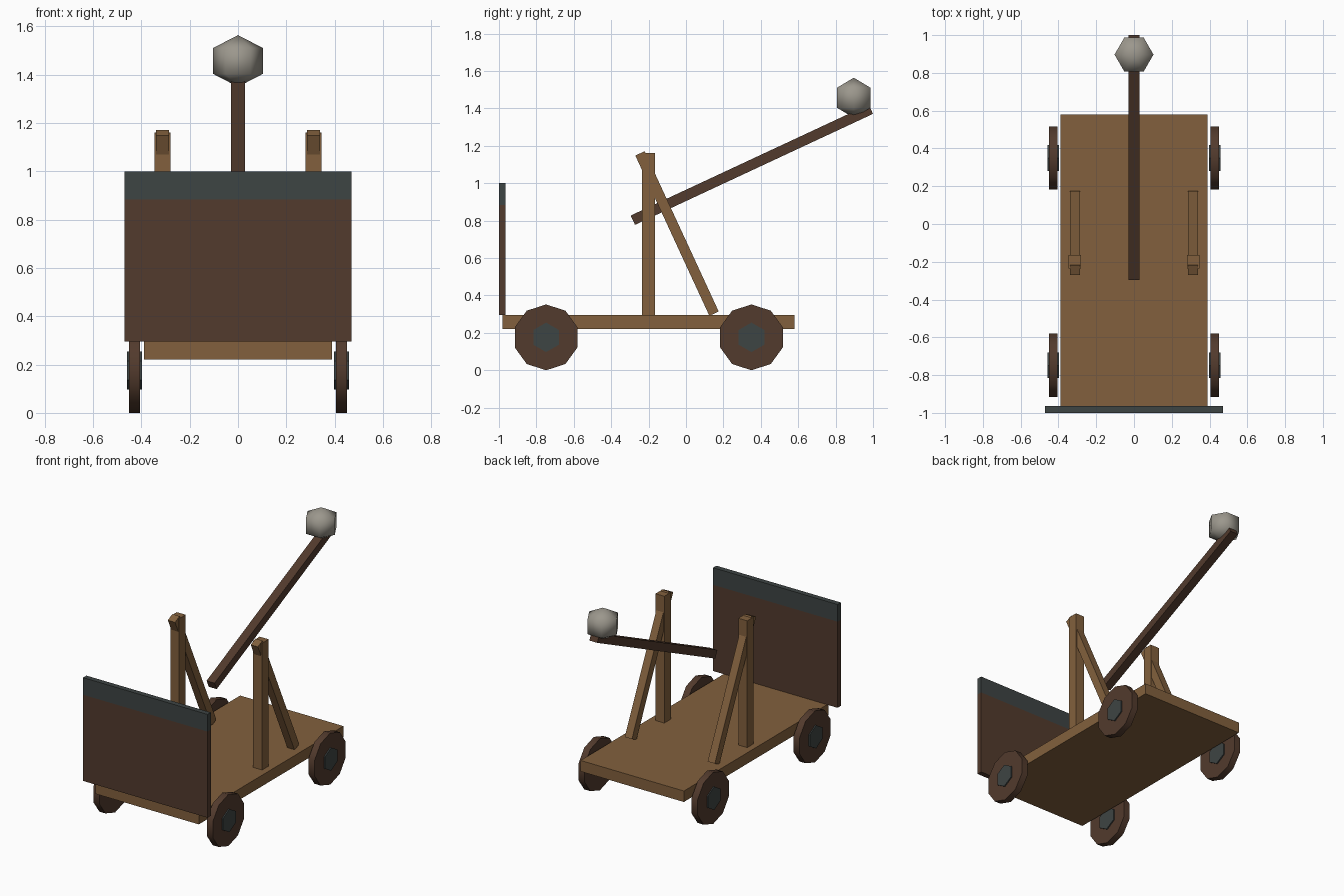
import bpy
from math import pi, radians

cube = bpy.data.objects.get("Cube")
if cube:
    bpy.data.objects.remove(cube, do_unlink=True)


def make_material(name, rgb):
    mat = bpy.data.materials.new(name)
    mat.use_nodes = True
    mat.diffuse_color = (*rgb, 1)
    mat.node_tree.nodes["Principled BSDF"].inputs["Base Color"].default_value = (*rgb, 1)
    return mat


tan_wood = make_material("tan wood", (0.225, 0.118, 0.047))
dark_wood = make_material("dark wood", (0.085, 0.043, 0.026))
iron = make_material("dark iron", (0.048, 0.058, 0.057))
stone = make_material("grey stone", (0.33, 0.31, 0.265))


def finish(name, mat):
    obj = bpy.context.object
    obj.name = name
    obj.data.name = name
    obj.data.materials.append(mat)
    return obj


def beam(name, center, size, mat, tilt=0):
    """Box of the given size, tilted about the x axis in degrees."""
    bpy.ops.mesh.primitive_cube_add(size=1, location=center, rotation=(radians(tilt), 0, 0))
    obj = finish(name, mat)
    obj.scale = size
    return obj


def disc(name, center, radius, width, sides, mat):
    """Cylinder lying along x with a corner pointing up."""
    bpy.ops.mesh.primitive_cylinder_add(vertices=sides, radius=radius, depth=width,
                                        location=center, rotation=(pi / 2, 0, pi / 2))
    finish(name, mat)
    bpy.ops.object.shade_smooth_by_angle(angle=radians(40))


# Deck and front shield with its iron band
beam("deck", (0, -0.2, 0.258), (0.78, 1.56, 0.075), tan_wood)
beam("shield", (0, -0.982, 0.589), (0.94, 0.036, 0.588), dark_wood)
beam("shield_band", (0, -0.982, 0.9415), (0.94, 0.036, 0.117), iron)

# Wheels, hubs, posts and braces on both sides
for side, sx in (("left", 1), ("right", -1)):
    for end, y in (("front", -0.748), ("back", 0.35)):
        disc(f"{end}_{side}_wheel", (sx * 0.428, y, 0.176), 0.176, 0.046, 10, dark_wood)
        disc(f"{end}_{side}_hub", (sx * 0.428, y, 0.176), 0.079, 0.062, 6, iron)
    beam(f"{side}_post", (sx * 0.313, -0.2, 0.728), (0.067, 0.07, 0.866), tan_wood)
    beam(f"{side}_brace", (sx * 0.313, -0.048, 0.731), (0.054, 0.055, 0.944), tan_wood, 24.8)

# Throwing arm and its stone
beam("throwing_arm", (0, 0.352, 1.099), (0.06, 1.404, 0.055), dark_wood, 25)
bpy.ops.mesh.primitive_uv_sphere_add(segments=6, ring_count=3, radius=1,
                                     location=(0, 0.897, 1.457), rotation=(0, 0, pi / 2))
ball = finish("stone_ball", stone)
ball.scale = (0.119, 0.119, 0.107)
bpy.ops.object.shade_smooth()
